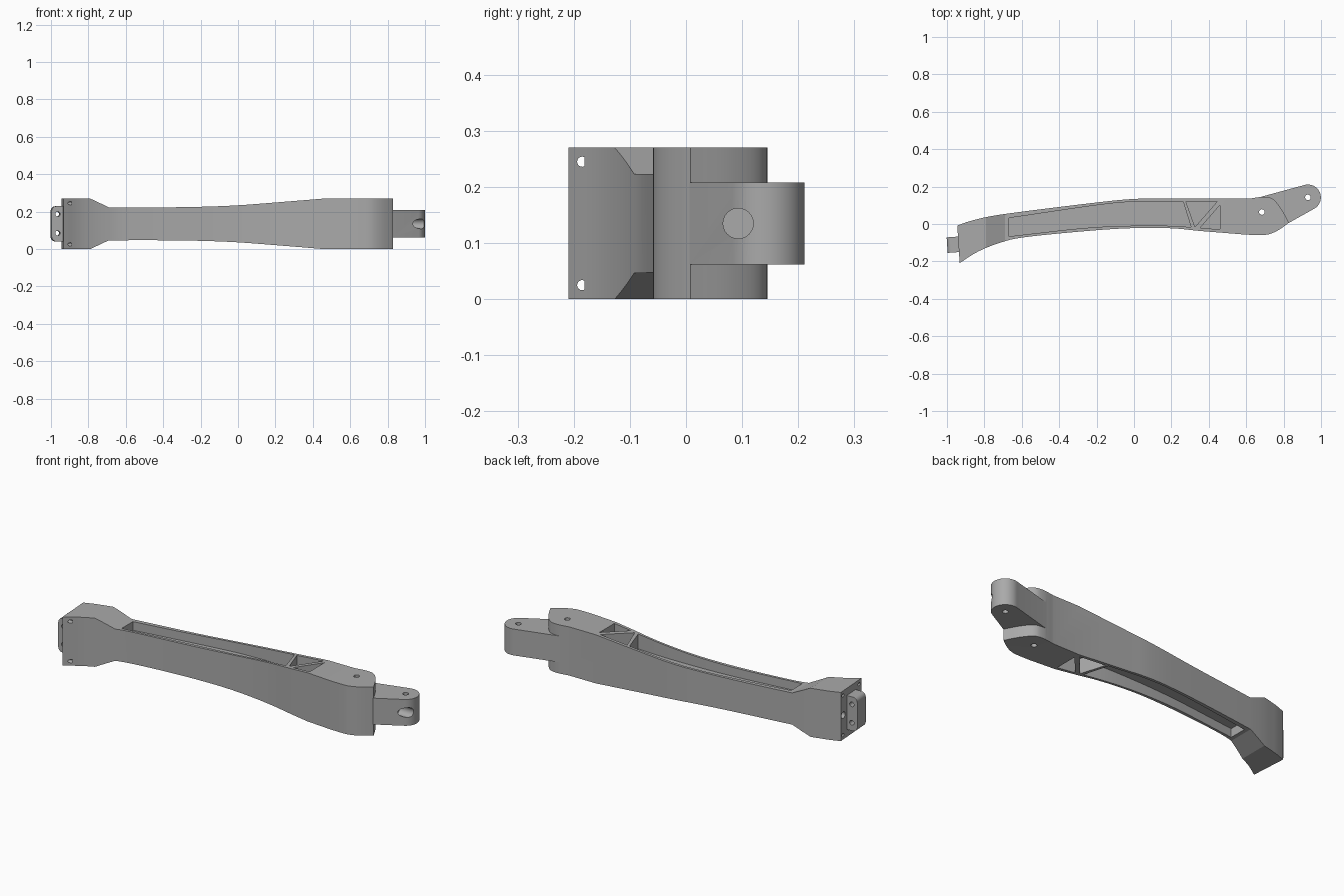
import bpy, bmesh
from math import cos, sin, radians
from mathutils import Vector, Matrix

if "Cube" in bpy.data.objects:
    bpy.data.objects.remove(bpy.data.objects["Cube"])

MID = 0.135          # mid height of the whole arm
grey = bpy.data.materials.new("plain_grey")
grey.use_nodes = True
grey.diffuse_color = (0.4, 0.4, 0.4, 1)
grey.node_tree.nodes["Principled BSDF"].inputs["Base Color"].default_value = (0.4, 0.4, 0.4, 1)


def spline(points, steps=6):
    """Smooth curve through the points."""
    p = [Vector(q) for q in points]
    p = [2 * p[0] - p[1]] + p + [2 * p[-1] - p[-2]]
    out = []
    for a, b, c, d in zip(p, p[1:], p[2:], p[3:]):
        for i in range(steps):
            t = i / steps
            out.append(0.5 * (2 * b + (c - a) * t + (2 * a - 5 * b + 4 * c - d) * t * t
                              + (3 * b - a - 3 * c + d) * t ** 3))
    return out + [p[-2]]


def arc(centre, radius, start, end, steps=16):
    angles = [radians(start + (end - start) * i / steps) for i in range(steps + 1)]
    return [Vector((centre[0] + radius * cos(a), centre[1] + radius * sin(a))) for a in angles]


def prism(name, outline, low, high, axis="Z"):
    """Extrude a flat outline along z, or along y from an x-z outline, or along x from y-z."""
    place = {"Z": lambda u, v, w: (u, v, w), "Y": lambda u, v, w: (u, w, v),
             "X": lambda u, v, w: (w, u, v)}[axis]
    bm = bmesh.new()
    face = bm.faces.new([bm.verts.new(place(p[0], p[1], low)) for p in outline])
    moved = bmesh.ops.extrude_face_region(bm, geom=[face])["geom"]
    offset = Vector(place(0, 0, high - low))
    bmesh.ops.translate(bm, vec=offset, verts=[v for v in moved if isinstance(v, bmesh.types.BMVert)])
    bmesh.ops.recalc_face_normals(bm, faces=bm.faces)
    mesh = bpy.data.meshes.new(name)
    bm.to_mesh(mesh)
    bm.free()
    mesh.materials.append(grey)
    obj = bpy.data.objects.new(name, mesh)
    bpy.context.collection.objects.link(obj)
    return obj


def combine(target, tool, operation="DIFFERENCE"):
    """Apply a boolean and throw the tool away."""
    mod = target.modifiers.new("join", "BOOLEAN")
    mod.operation, mod.object, mod.solver = operation, tool, "EXACT"
    bpy.context.view_layer.objects.active = target
    bpy.ops.object.modifier_apply(modifier=mod.name)
    bpy.data.objects.remove(tool)


def drill(target, centre, radius, low, high, axis="Z", turn=None):
    tool = prism("drill", arc(centre, radius, 0, 345, 23), low, high, axis)
    if turn:
        tool.data.transform(turn)
    combine(target, tool)


# Arm body: plan outline
back_edge = spline([(-0.945, -0.008), (-0.86, 0.02), (-0.695, 0.053), (-0.2, 0.115),
                    (0, 0.134), (0.15, 0.136)])
knuckle = spline([(0.62, 0.136), (0.69, 0.145), (0.74, 0.135), (0.785, 0.085), (0.828, 0.008)])
knuckle_front = spline([(0.828, 0.006), (0.77, -0.034), (0.72, -0.055), (0.67, -0.059), (0.6, -0.057)])
front_edge = spline([(0.35, -0.037), (0.2, -0.023), (0, -0.022), (-0.235, -0.036), (-0.58, -0.07),
                     (-0.715, -0.1), (-0.835, -0.148), (-0.932, -0.209)])
arm = prism("arm_body", back_edge + knuckle + knuckle_front[1:] + front_edge, -0.1, 0.4)

# Arm body: side profile, the same above and below
upper = [Vector((-1.1, 0.27)), Vector((-0.79, 0.27))] + spline(
    [(-0.69, 0.223), (-0.4, 0.223), (-0.2, 0.226), (0, 0.234), (0.25, 0.253), (0.46, 0.27)]) + [Vector((1.1, 0.27))]
lower = [Vector((p.x, 2 * MID - p.y)) for p in reversed(upper)]
combine(arm, prism("profile", upper + lower, -0.5, 0.5, "Y"), "INTERSECT")

# Pockets on both faces, leaving a web in the middle and ribs between them
long_pocket = spline([(-0.668, 0.032), (-0.18, 0.103), (0.03, 0.12), (0.262, 0.121)]) + spline(
    [(0.305, -0.016), (0.1, -0.008), (-0.235, -0.019), (-0.668, -0.066)])
pockets = [long_pocket,
           [(0.278, 0.119), (0.444, 0.119), (0.326, -0.016)],
           [(0.46, 0.102), (0.46, -0.028), (0.353, -0.022)]]
for outline in pockets:
    for low, high in ((MID + 0.04, 0.4), (-0.1, MID - 0.04)):
        combine(arm, prism("pocket", outline, low, high))

# Hinge lug at the far end
lug_centre = (0.93, 0.142)
lug_outline = [(0.828, 0.006), *arc(lug_centre, 0.069, -58, 105, 24), (0.63, 0.132), (0.65, 0.0)]
combine(arm, prism("lug", lug_outline, 0.062, 0.208), "UNION")
drill(arm, (0.684, 0.064), 0.015, -0.1, 0.4)
drill(arm, lug_centre, 0.015, -0.1, 0.4)
drill(arm, (0.093, MID), 0.027, 0.91, 1.1, "X")

# Screw holes in the mounting face
for y in (-0.03, -0.185):
    for z in (0.025, 0.245):
        drill(arm, (y, z), 0.009, -1.1, -0.89, "X")
drill(arm, (-0.033, MID), 0.018, -1.1, -0.88, "X")

# Mounting tab with rounded corners and two cross holes
corners = [((-0.975, 0.205), 90, 180), ((-0.975, 0.065), 180, 270)]
tab_outline = [(-0.92, 0.23)]
for centre, start, end in corners:
    tab_outline += arc(centre, 0.024, start, end, 6)
tab_outline += [(-0.92, 0.041)]
tab = prism("mounting_tab", tab_outline, -0.151, -0.068, "Y")
for z in (0.085, 0.187):
    drill(tab, (-0.967, z), 0.013, -0.3, 0.1, "Y")
pivot = Vector((-0.95, -0.11, 0))
tab.data.transform(Matrix.Translation(pivot) @ Matrix.Rotation(radians(4), 4, "Z") @ Matrix.Translation(-pivot))

# Smooth the curved walls, keep the machined edges crisp
for obj in (arm, tab):
    bpy.ops.object.select_all(action="DESELECT")
    obj.select_set(True)
    bpy.context.view_layer.objects.active = obj
    bpy.ops.object.shade_smooth_by_angle(angle=radians(25))
